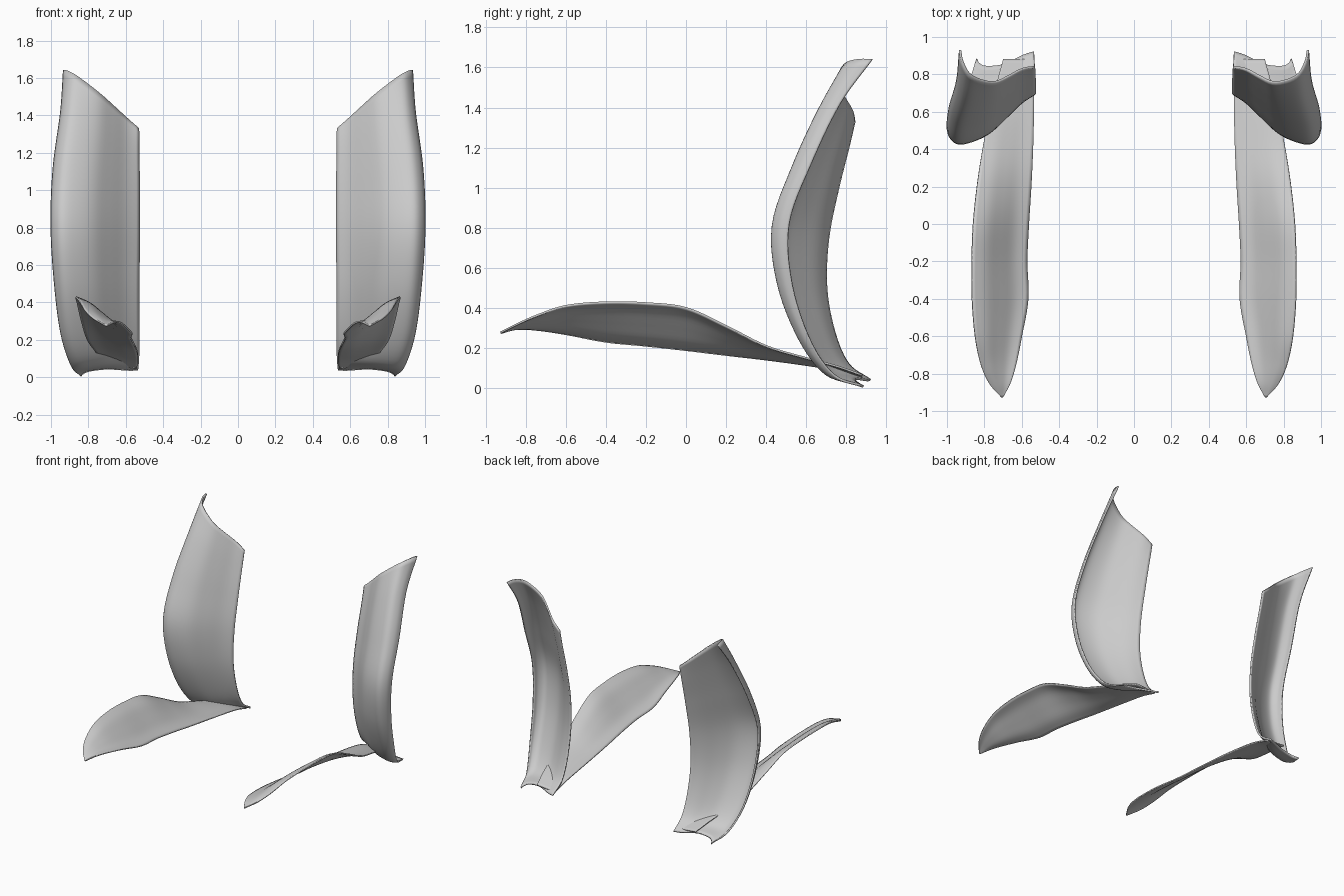
import bpy, bmesh
from mathutils import Vector

if "Cube" in bpy.data.objects:
    bpy.data.objects.remove(bpy.data.objects["Cube"])


def spline(pts, steps):
    """Catmull-Rom curve through a list of equal-length tuples."""
    pts = [Vector(p) for p in pts]
    ext = [2 * pts[0] - pts[1]] + pts + [2 * pts[-1] - pts[-2]]
    out = []
    for i in range(len(pts) - 1):
        a, b, c, d = ext[i:i + 4]
        for k in range(steps):
            t = k / steps
            out.append(0.5 * (2 * b + (c - a) * t + (2 * a - 5 * b + 4 * c - d) * t * t
                              + (3 * b - a - 3 * c + d) * t ** 3))
    return out + [pts[-1]]


def lofted_sheet(name, rows, section, thickness):
    """Rows hold (inner edge, outer edge, bulge vector); section is (position, bulge)."""
    inner, outer, bulge = (spline([r[i] for r in rows], 6) for i in range(3))
    profile = spline(section, 4)
    bm = bmesh.new()
    grid = [[bm.verts.new(a.lerp(b, s.x) + v * s.y) for s in profile]
            for a, b, v in zip(inner, outer, bulge)]
    for r0, r1 in zip(grid, grid[1:]):
        for j in range(len(profile) - 1):
            bm.faces.new((r0[j], r0[j + 1], r1[j + 1], r1[j]))
    me = bpy.data.meshes.new(name)
    bm.to_mesh(me)
    bm.free()
    ob = bpy.data.objects.new(name, me)
    bpy.context.collection.objects.link(ob)
    sol = ob.modifiers.new("thickness", 'SOLIDIFY')
    sol.thickness, sol.offset = thickness, 0
    ob.modifiers.new("mirror", 'MIRROR')
    bpy.context.view_layer.objects.active = ob
    ob.select_set(True)
    bpy.ops.object.shade_smooth_by_angle(angle=0.7)
    ob.select_set(False)
    return ob


# Upright curved panels, rows from bottom to top
panel_rows = [
    ((.535, .92, .04), (.84, .885, .008), (0, -.05, .025)),
    ((.53, .81, .12), (.89, .74, .065), (0, -.06, 0)),
    ((.53, .74, .28), (.945, .62, .24), (0, -.08, 0)),
    ((.53, .70, .50), (.98, .53, .52), (0, -.105, 0)),
    ((.527, .71, .75), (.997, .515, .82), (0, -.122, 0)),
    ((.527, .76, 1.0), (.985, .625, 1.12), (0, -.125, 0)),
    ((.53, .81, 1.2), (.945, .77, 1.42), (0, -.12, .01)),
    ((.53, .84, 1.33), (.93, .93, 1.64), (0, -.135, .025)),
]
panel_section = [(0, 0), (.17, .2), (.35, .6), (.53, .95), (.72, 1),
                 (.88, .85), (.97, .42), (1, 0)]
lofted_sheet("upright_panel", panel_rows, panel_section, .012)

# Low forward-reaching blades: y, inner x/z, outer x/z, bulge
blade_stations = [
    (-.925, .700, .275, .710, .277, 0),
    (-.85, .66, .295, .775, .315, .004),
    (-.75, .63, .292, .82, .36, .008),
    (-.6, .60, .27, .85, .41, .012),
    (-.4, .566, .232, .866, .428, .015),
    (-.2, .572, .212, .867, .424, .015),
    (0, .563, .19, .86, .40, .015),
    (.2, .55, .166, .84, .31, .01),
    (.4, .54, .143, .81, .21, .006),
    (.6, .535, .116, .77, .15, .003),
    (.75, .535, .09, .735, .11, 0),
    (.88, .54, .05, .70, .065, 0),
]
blade_rows = [((xi, y, zi), (xo, y, zo), (0, 0, b)) for y, xi, zi, xo, zo, b in blade_stations]
blade_section = [(0, 0), (.25, -1), (.5, 0), (.75, 1), (1, 0)]
lofted_sheet("low_blade", blade_rows, blade_section, .01)
